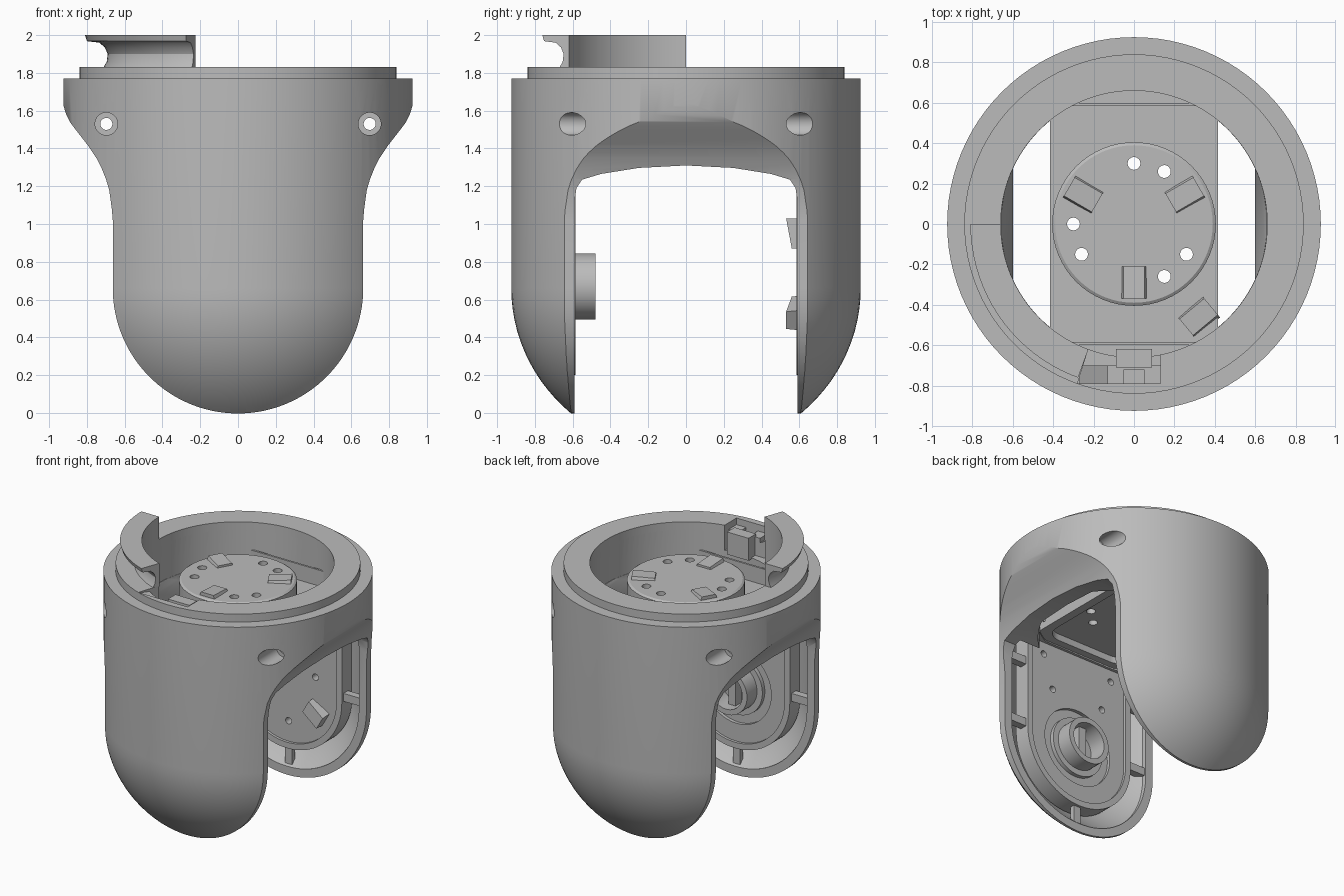
import bpy, bmesh, math
from mathutils import Matrix, Vector

if "Cube" in bpy.data.objects:
    bpy.data.objects.remove(bpy.data.objects["Cube"])

gray = bpy.data.materials.new("plain_gray")
gray.use_nodes = True
gray.diffuse_color = (0.5, 0.5, 0.5, 1)
gray.node_tree.nodes["Principled BSDF"].inputs["Base Color"].default_value = (0.5, 0.5, 0.5, 1)


def make(name, bm):
    bmesh.ops.remove_doubles(bm, verts=bm.verts, dist=1e-5)
    bmesh.ops.recalc_face_normals(bm, faces=bm.faces)
    mesh = bpy.data.meshes.new(name)
    bm.to_mesh(mesh)
    bm.free()
    mesh.materials.append(gray)
    obj = bpy.data.objects.new(name, mesh)
    bpy.context.collection.objects.link(obj)
    return obj


def prism(name, pts, axis, a, b):
    """Extrude a 2D outline along an axis from a to b."""
    place = {"x": lambda p, t: (t, p[0], p[1]),
             "y": lambda p, t: (p[0], t, p[1]),
             "z": lambda p, t: (p[0], p[1], t)}[axis]
    bm = bmesh.new()
    face = bm.faces.new([bm.verts.new(place(p, a)) for p in pts])
    ext = bmesh.ops.extrude_face_region(bm, geom=[face])["geom"]
    shift = Vector(place((0, 0), b - a))
    bmesh.ops.translate(bm, vec=shift, verts=[v for v in ext if isinstance(v, bmesh.types.BMVert)])
    return make(name, bm)


def lathe(name, profile, seg=96):
    """Revolve (radius, z) points around z."""
    bm = bmesh.new()
    verts = [bm.verts.new((r, 0, z)) for r, z in profile]
    edges = [bm.edges.new(e) for e in zip(verts, verts[1:])]
    bmesh.ops.spin(bm, geom=verts + edges, cent=(0, 0, 0), axis=(0, 0, 1),
                   angle=math.tau, steps=seg, use_merge=True)
    return make(name, bm)


def circle(r, cx=0, cy=0, n=32, a0=0, a1=360):
    whole = a1 - a0 == 360
    steps = n if whole else n + 1
    return [(cx + r * math.cos(math.radians(a0 + (a1 - a0) * i / n)),
             cy + r * math.sin(math.radians(a0 + (a1 - a0) * i / n))) for i in range(steps)]


def mirrored(pts):
    """Close an outline by mirroring its right half."""
    return pts + [(-x, z) for x, z in reversed(pts) if x > 0]


def box(name, x0, x1, y0, y1, z0, z1):
    return prism(name, [(x0, y0), (x1, y0), (x1, y1), (x0, y1)], "z", z0, z1)


def boolean(obj, cutter, op="DIFFERENCE"):
    mod = obj.modifiers.new("bool", "BOOLEAN")
    mod.operation, mod.object, mod.solver = op, cutter, "EXACT"
    bpy.context.view_layer.objects.active = obj
    bpy.ops.object.modifier_apply(modifier=mod.name)
    bpy.data.objects.remove(cutter)


def tab(name, origin, out, up, w=0.14, h=0.16, d=0.05):
    """Small tapered block standing on a surface."""
    out, up = Vector(out), Vector(up)
    side = up.cross(out)
    bm = bmesh.new()
    bmesh.ops.create_cube(bm, size=1)
    for v in bm.verts:
        if v.co.z > 0:
            v.co.x *= 0.75
            v.co.z *= 1.0 if v.co.y > 0 else 0.6
    rot = Matrix((side, up, out)).transposed().to_4x4()
    bmesh.ops.transform(bm, verts=bm.verts, matrix=Matrix.Translation(origin) @ rot @ Matrix.Diagonal((w, h, 2 * d, 1)))
    return make(name, bm)


ARM_Z, WALL = 0.66, 0.59


def dome_profile(r, h, top):
    arc = [(r * math.cos(t), ARM_Z - h * math.sin(t))
           for t in [math.pi / 2 * (1 - i / 24) for i in range(25)]]
    return arc + [(r, top), (0, top)]


def stadium(hw, top):
    return circle(hw, 0, ARM_Z, 48, 180, 360) + [(hw, top), (-hw, top)]


# Main shell: domed cylinder trimmed to the waisted front outline
shell = lathe("fork_shell", dome_profile(0.925, 0.88, 1.77))
flare = [(0.663, 1.02), (0.668, 1.08), (0.682, 1.18), (0.70, 1.24), (0.72, 1.29), (0.75, 1.35), (0.79, 1.41),
         (0.825, 1.455), (0.86, 1.50), (0.89, 1.54), (0.91, 1.58), (0.922, 1.62), (0.93, 1.67), (0.95, 1.9)]
outline = circle(0.663, 0, ARM_Z, 64, 180, 360) + mirrored(flare)
boolean(shell, prism("trim", outline, "y", -1.2, 1.2), "INTERSECT")

# Arch between the two arms
arch = [(WALL, -0.5), (WALL, 1.12), (0.58, 1.19), (0.55, 1.235), (0.45, 1.265), (0.25, 1.297), (0, 1.31)]
boolean(shell, prism("arch_cut", mirrored(arch), "x", -1.2, 1.2))

# Bore, curving inward at its lower end
boolean(shell, prism("bore_cut", circle(0.66, n=96), "z", 1.5, 2.2))
lower_bore = prism("lower_bore_cut", circle(0.659, n=96), "z", 1.1, 1.6)
throat = [(0.6, 1.0), (0.6, 1.33), (0.61, 1.39), (0.63, 1.45), (0.67, 1.53), (0.67, 1.7)]
boolean(lower_bore, prism("throat", mirrored(throat), "y", -0.585, 0.585), "INTERSECT")
boolean(shell, lower_bore)

# Hollow inside each arm
for s in (-1, 1):
    hollow = lathe("hollow", dome_profile(0.865, 0.82, 1.45))
    boolean(hollow, prism("limit", stadium(0.6, 1.39), "y", s * 0.5, s * 1.2), "INTERSECT")
    boolean(shell, hollow)

# Long screw holes with counterbores
for sx in (-1, 1):
    boolean(shell, prism("screw_cut", circle(0.032, sx * 0.697, 1.53, 20), "y", -1.2, 1.2))
    for sy in (-1, 1):
        boolean(shell, prism("counterbore", circle(0.06, sx * 0.697, 1.53, 28), "y", sy * 0.45, sy * 1.2))

# Top lip
lip = lathe("top_lip", [(0.66, 1.76), (0.84, 1.76), (0.84, 1.83), (0.66, 1.83), (0.66, 1.76)])

# Raised arc: a hooked section kept over part of the rim
hook = [(0.66, 1.825), (0.715, 1.825), (0.695, 1.86), (0.69, 1.90), (0.705, 1.935), (0.735, 1.96),
        (0.80, 1.968), (0.81, 2.0), (0.66, 2.0), (0.66, 1.825)]
raised_arc = lathe("raised_arc", hook)
end = math.radians(250)
wedge = [(0, 0), (-2, 0), (-2, -2), (2 * math.cos(end), 2 * math.sin(end))]
boolean(raised_arc, prism("wedge", wedge, "z", 1.5, 2.5), "INTERSECT")

# Latch pocket in the front of the rim
pocket = [(-0.28, -0.79), (0.13, -0.79), (0.13, -0.6), (-0.22, -0.6)]
for part in (shell, lip):
    boolean(part, prism("pocket_cut", pocket, "z", 1.64, 2.1))
latch = box("latch_block", -0.13, 0.13, -0.8, -0.7, 1.63, 1.78)
boolean(latch, box("latch_slot", -0.05, 0.05, -0.9, -0.72, 1.68, 1.9))
box("latch_pin", -0.09, 0.09, -0.71, -0.62, 1.63, 1.80)
prism("latch_ramp", [(-0.27, 1.63), (-0.1, 1.63), (-0.1, 1.73), (-0.27, 1.82)], "y", -0.79, -0.7)

# Platform with a rounded underside recess, and turntable disc, with through holes
platform = box("platform", -0.415, 0.415, -0.62, 0.62, 1.4, 1.5)
recess = [p for i, (sx, sy) in enumerate(((1, 1), (-1, 1), (-1, -1), (1, -1)))
          for p in circle(0.12, sx * 0.23, sy * 0.41, 8, 90 * i, 90 * i + 90)]
boolean(platform, prism("underside_cut", recess, "z", 1.2, 1.45))
disc = lathe("turntable_disc", [(0, 1.49), (0.405, 1.49), (0.405, 1.7), (0.39, 1.71), (0, 1.71)], 64)
for part in (platform, disc):
    for a in (90, 60, 180, 210, -30, -60):
        t = math.radians(a)
        boolean(part, prism("hole", circle(0.032, 0.3 * math.cos(t), 0.3 * math.sin(t), 16), "z", 1.1, 2))
for i, a in enumerate((30, 150, 270)):
    d = Vector((math.cos(math.radians(a)), math.sin(math.radians(a)), 0))
    tab(f"disc_tab_{i + 1}", d * 0.29 + Vector((0, 0, 1.71)), (0, 0, 1), d, d=0.025)
tab("loose_tab", (0.32, -0.46, 1.5), (0, 0, 1), (0.77, 0.64, 0))
for s, side in ((-1, "front"), (1, "back")):
    box(f"{side}_platform_flange", -0.31, 0.31, s * 0.585, s * 0.6, 1.45, 1.62)

# Inner plates of the arms with a raised border, and ribs to the shell
for s, side in ((-1, "front"), (1, "back")):
    plate = prism(f"{side}_arm_plate", stadium(0.46, 1.42), "y", s * 0.585, s * 0.71)
    boolean(plate, prism("recess", stadium(0.415, 1.405), "y", s * 0.5, s * 0.605))
    holes = [(x * sx, z) for sx in (-1, 1) for x, z in ((0.3, 1.3), (0.22, 1.05))]
    if s > 0:
        holes += [(-0.225, 0.79), (0.225, 0.79), (0, 0.4)]
    for x, z in holes:
        boolean(plate, prism("hole", circle(0.025, x, z, 16), "y", s * 0.5, s * 0.68))
    if s < 0:
        boolean(plate, prism("boss_recess", circle(0.29, 0, 0.67, 48), "y", -0.5, -0.63))
    for sx in (-1, 1):
        for z in (0.7, 1.19):
            box(f"{side}_rib", sx * 0.44, sx * 0.61, s * 0.605, s * 0.66, z - 0.03, z + 0.03)
    box(f"{side}_low_rib", -0.03, 0.03, s * 0.605, s * 0.64, 0.055, 0.22)

# Bearing boss on the front arm
boss = prism("bearing_boss", circle(0.175, 0, 0.67, 48), "y", -0.48, -0.66)
boolean(boss, prism("boss_bore", circle(0.135, 0, 0.67, 48), "y", -0.4, -0.62))
collar = prism("boss_collar", circle(0.22, 0, 0.67, 48), "y", -0.6, -0.66)
boolean(collar, prism("collar_bore", circle(0.16, 0, 0.67, 48), "y", -0.5, -0.75))
box("boss_key", -0.03, 0.03, -0.63, -0.55, 0.54, 0.8)

# Mounting tabs on the back arm
for i, a in enumerate((90, 210, 330)):
    d = Vector((math.cos(math.radians(a)), 0, math.sin(math.radians(a))))
    tab(f"arm_tab_{i + 1}", d * 0.28 + Vector((0, 0.605, 0.67)), (0, -1, 0), d, d=0.075)

# Smooth the round surfaces and keep edges crisp
for obj in bpy.context.collection.objects:
    if obj.type == "MESH" and gray.name in obj.data.materials:
        bpy.ops.object.select_all(action="DESELECT")
        obj.select_set(True)
        bpy.context.view_layer.objects.active = obj
        bm = bmesh.new()
        bm.from_mesh(obj.data)
        bmesh.ops.recalc_face_normals(bm, faces=bm.faces)
        bm.to_mesh(obj.data)
        bm.free()
        bpy.ops.object.shade_smooth_by_angle(angle=math.radians(30))
